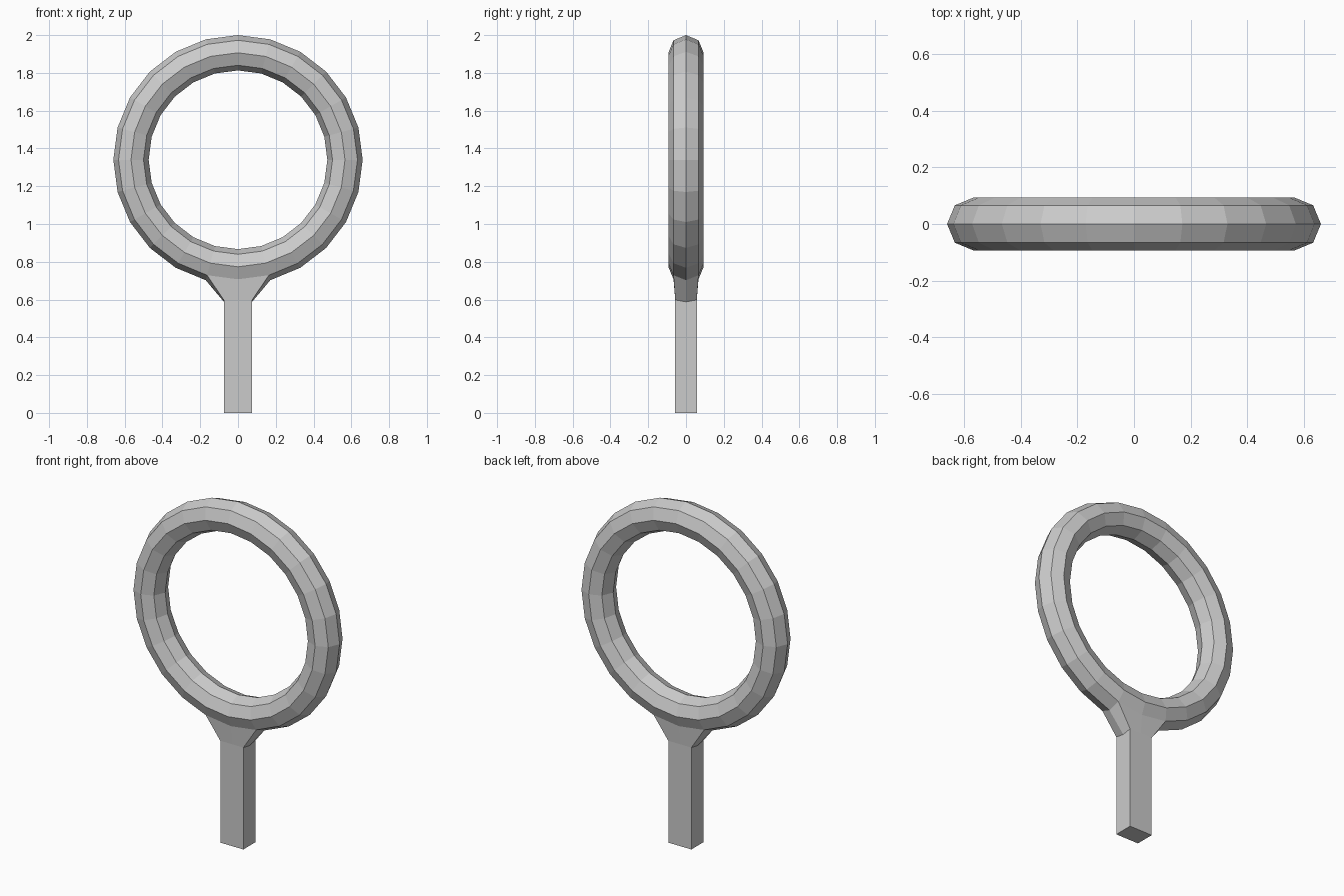
import bpy, bmesh
from math import sin, cos, tau

if "Cube" in bpy.data.objects:
    bpy.data.objects.remove(bpy.data.objects["Cube"])

SEGS, SIDES = 24, 8
MAJOR, MINOR, CENTRE = 0.5665, 0.0935, 1.34

bm = bmesh.new()

# Ring: octagonal section swept round, segment 0 at the bottom
ring = []
for i in range(SEGS):
    a = tau * i / SEGS
    row = []
    for j in range(SIDES):
        b = tau * j / SIDES
        r = MAJOR + MINOR * cos(b)
        row.append(bm.verts.new((r * sin(a), MINOR * sin(b), CENTRE - r * cos(a))))
    ring.append(row)

for i in range(SEGS):
    for j in range(SIDES):
        if i in (0, SEGS - 1) and j in (0, SIDES - 1):
            continue  # opening where the neck grows out
        k, l = (i + 1) % SEGS, (j + 1) % SIDES
        bm.faces.new((ring[i][j], ring[k][j], ring[k][l], ring[i][l]))

# Neck and handle: loops running down from the opening
outline = [(-1, -1), (0, -1), (1, -1), (1, 0), (1, 1), (0, 1), (-1, 1), (-1, 0)]


def loop(z_corner, z_side):
    return [bm.verts.new((0.075 * i, 0.057 * j, z_corner if j else z_side))
            for i, j in outline]


loops = [[ring[i][j] for i, j in outline], loop(0.598, 0.588), loop(0, 0)]
for upper, lower in zip(loops, loops[1:]):
    for n in range(8):
        m = (n + 1) % 8
        bm.faces.new((upper[n], upper[m], lower[m], lower[n]))
bm.faces.new(loops[-1])

bmesh.ops.recalc_face_normals(bm, faces=bm.faces[:])
mesh = bpy.data.meshes.new("ring_with_handle")
bm.to_mesh(mesh)
bm.free()
bpy.context.collection.objects.link(bpy.data.objects.new("ring_with_handle", mesh))
